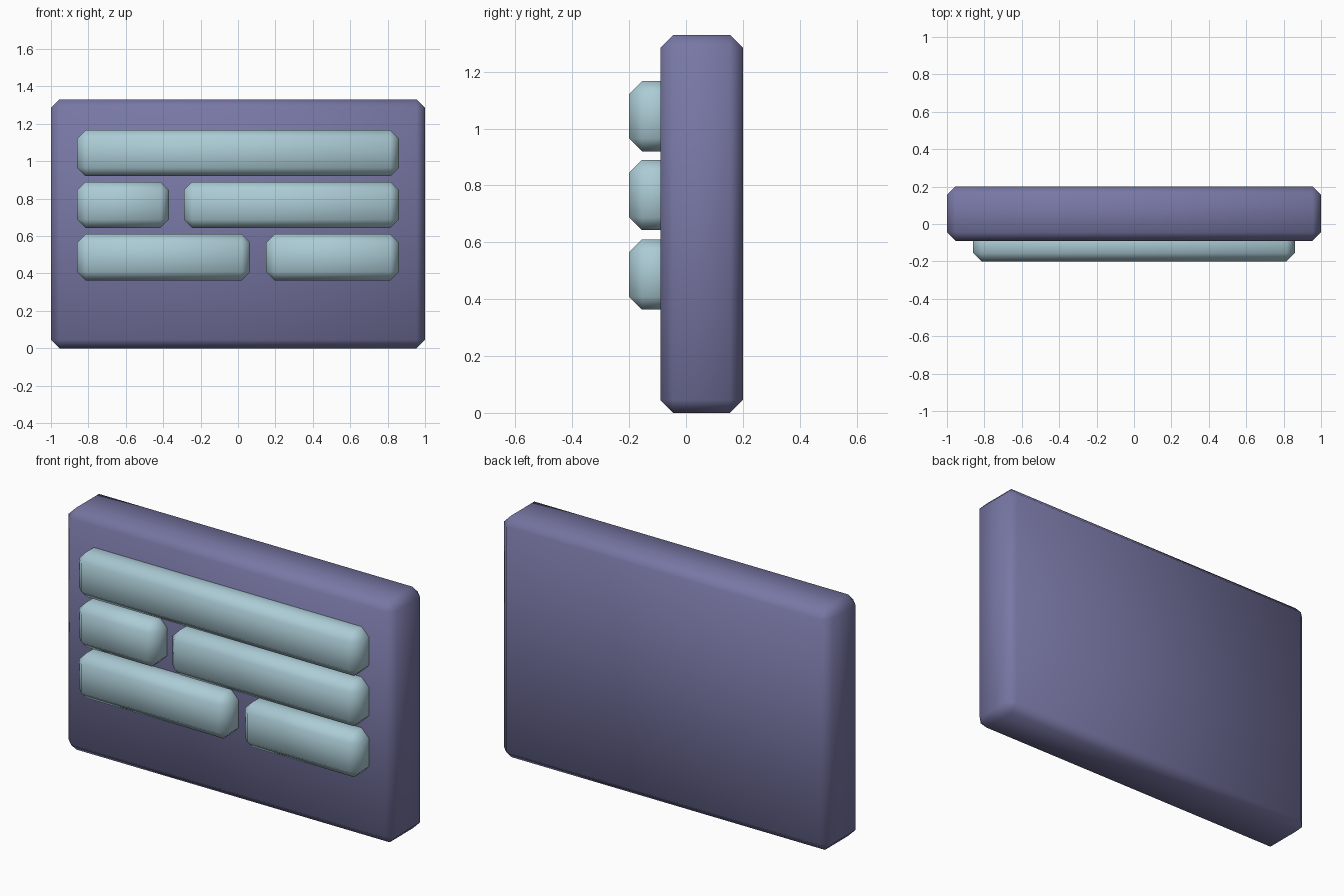
import bpy, math
from mathutils import Vector

if "Cube" in bpy.data.objects:
    bpy.data.objects.remove(bpy.data.objects["Cube"])


def material(name, color):
    m = bpy.data.materials.new(name)
    m.diffuse_color = (*color, 1)
    m.use_nodes = True
    m.node_tree.nodes["Principled BSDF"].inputs["Base Color"].default_value = m.diffuse_color
    return m


slate = material("slate_purple", (0.188, 0.185, 0.376))
pale = material("pale_blue", (0.41, 0.60, 0.67))


def chamfered_box(name, lo, hi, mat, chamfer=0.045):
    """Box between two corners with one soft-shaded chamfer on every edge."""
    lo, hi = Vector(lo), Vector(hi)
    bpy.ops.mesh.primitive_cube_add(size=1, location=(lo + hi) / 2)
    ob = bpy.context.object
    ob.name = name
    ob.scale = hi - lo
    bpy.ops.object.transform_apply(location=False, rotation=False, scale=True)
    bevel = ob.modifiers.new("chamfer", 'BEVEL')
    bevel.width = chamfer
    bevel.segments = 1
    bpy.ops.object.modifier_apply(modifier=bevel.name)
    bpy.ops.object.shade_smooth_by_angle(angle=math.radians(60))
    ob.data.materials.append(mat)
    return ob


# Main slab
chamfered_box("slab", (-1, -0.09, 0), (1, 0.2, 1.33), slate)

# Raised bars on the front: bottom height of each row, and x spans within it
rows = [
    ("top", 0.92, [(-0.86, 0.86)]),
    ("middle", 0.643, [(-0.86, -0.37), (-0.29, 0.86)]),
    ("bottom", 0.363, [(-0.86, 0.065), (0.15, 0.86)]),
]
for row, z, spans in rows:
    for i, (x0, x1) in enumerate(spans, 1):
        chamfered_box(f"{row}_bar_{i}", (x0, -0.2, z), (x1, -0.02, z + 0.247), pale)
